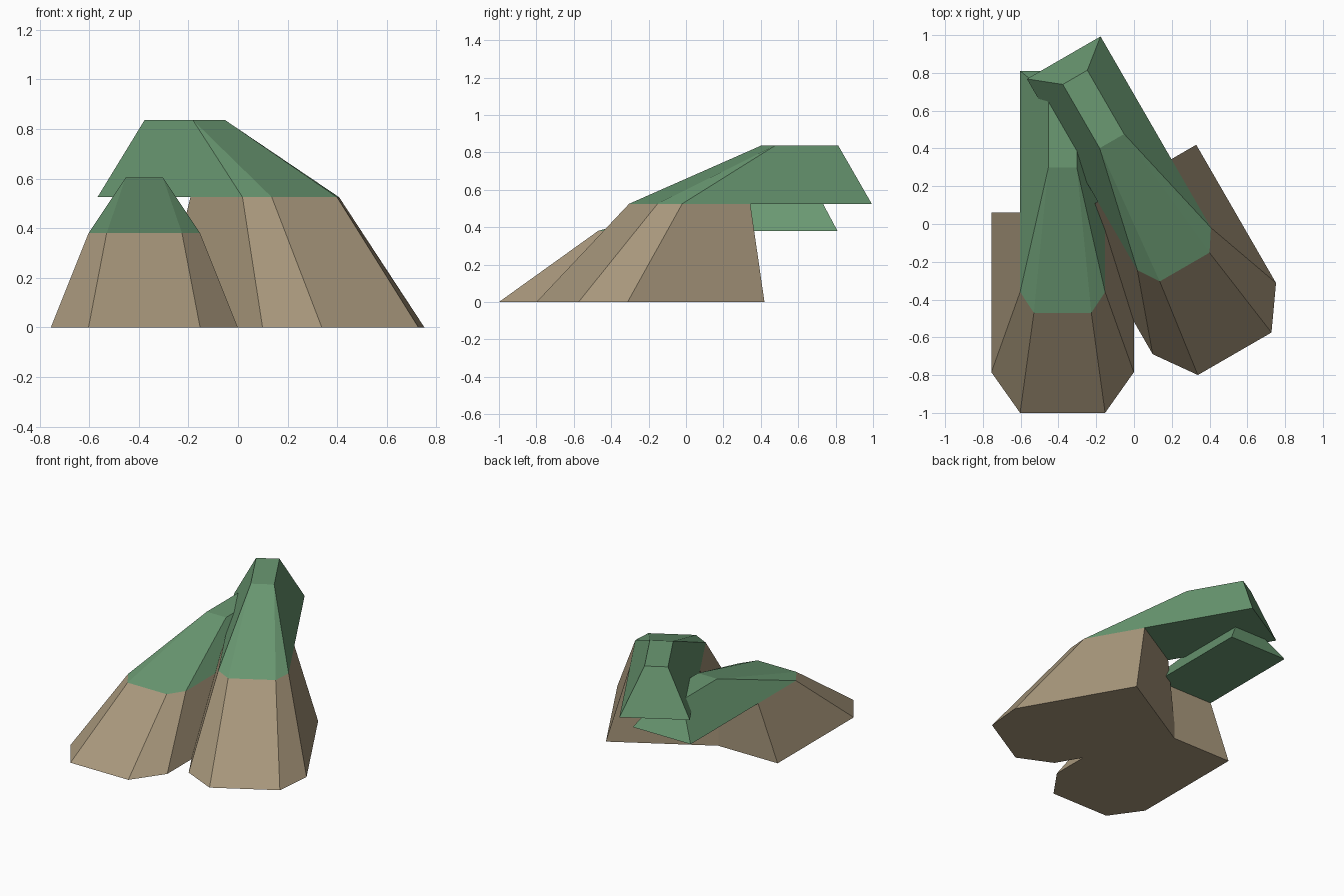
import bpy, bmesh, math

cube = bpy.data.objects.get("Cube")
if cube:
    bpy.data.objects.remove(cube, do_unlink=True)


def material(name, rgb):
    m = bpy.data.materials.new(name)
    m.use_nodes = True
    m.diffuse_color = (*rgb, 1)
    m.node_tree.nodes["Principled BSDF"].inputs["Base Color"].default_value = (*rgb, 1)
    return m


ROCK = material("brown rock", (0.39, 0.31, 0.2))
GRASS = material("green grass", (0.145, 0.32, 0.17))


def hull_part(name, half_points, mat, loc, turn, height):
    """Mirror the half outline in x, wrap it in a flat-faced hull and place it."""
    bm = bmesh.new()
    for x, y, z in half_points:
        for side in (-1, 1):
            bm.verts.new((side * x, y, z))
    bmesh.ops.convex_hull(bm, input=bm.verts[:])
    bmesh.ops.dissolve_limit(bm, angle_limit=math.radians(1.5),
                             verts=bm.verts[:], edges=bm.edges[:])
    bmesh.ops.recalc_face_normals(bm, faces=bm.faces[:])
    mesh = bpy.data.meshes.new(name)
    bm.to_mesh(mesh)
    bm.free()
    mesh.materials.append(mat)
    obj = bpy.data.objects.new(name, mesh)
    bpy.context.collection.objects.link(obj)
    obj.location = (*loc, 0)
    obj.rotation_euler.z = math.radians(turn)
    obj.scale.z = height


LEDGE, TOP = 0.38, 0.605
# front corners shared by the rock and the grass cap
rim = [(0.225, -0.36, LEDGE), (0.152, -0.47, LEDGE)]
# rock foot with chamfered front and upright back
rock = rim + [(0.225, 0.06, LEDGE), (0.377, 0.06, 0),
              (0.377, -0.785, 0), (0.225, -1.0, 0)]
# grass cap overhanging far past the back of the rock
grass = rim + [(0.225, 0.81, LEDGE), (0.075, 0.3, TOP), (0.075, 0.69, TOP)]

# the tall hill is the low hill turned and stretched upwards
for hill, loc, turn, height in (("low_hill", (-0.378, 0), 0, 1),
                                ("tall_hill", (0.033, 0.179), 30, 1.382)):
    hull_part(hill + "_rock", rock, ROCK, loc, turn, height)
    hull_part(hill + "_grass", grass, GRASS, loc, turn, height)
